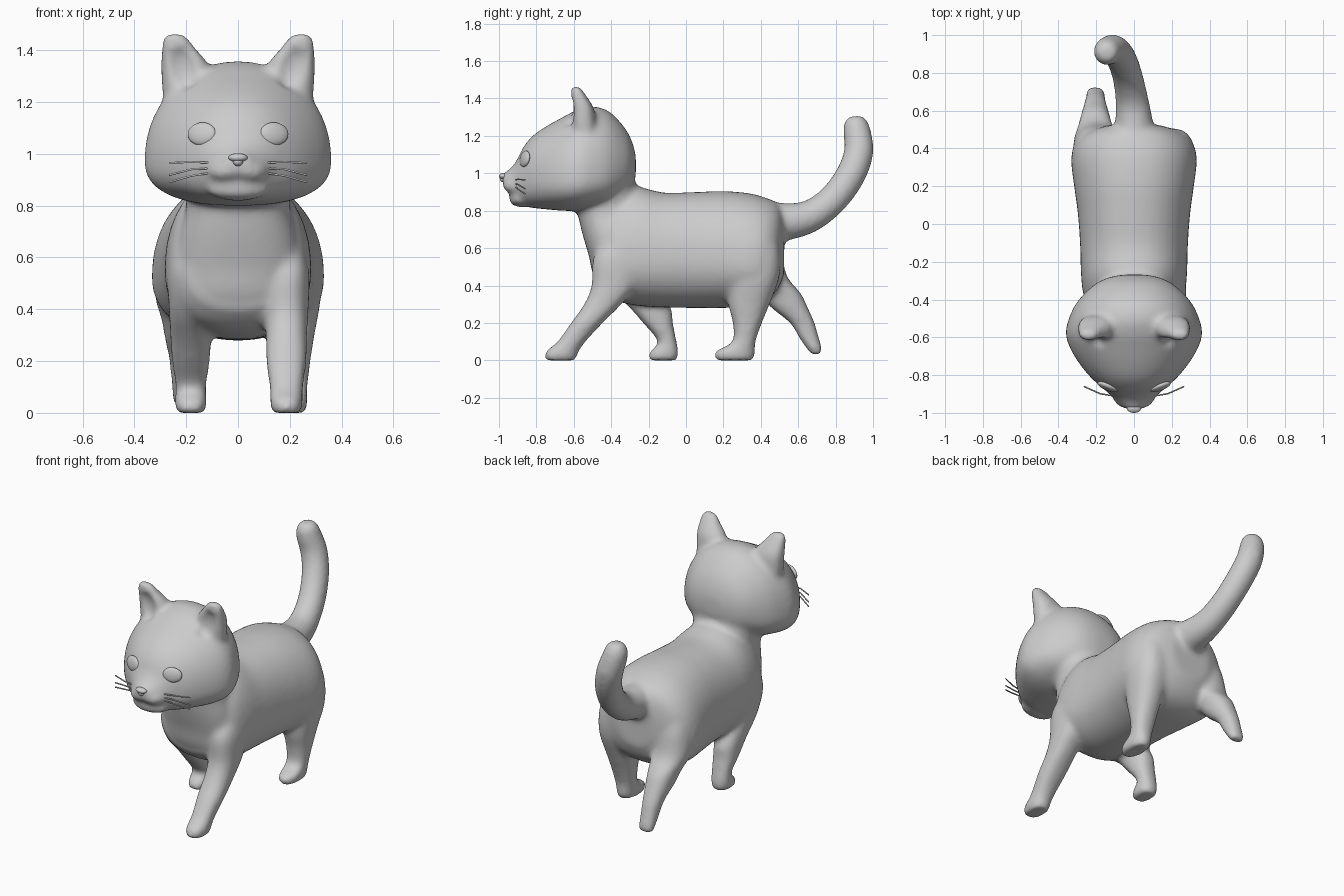
import bpy, bmesh, math
from mathutils import Vector, Matrix

if "Cube" in bpy.data.objects:
    bpy.data.objects.remove(bpy.data.objects["Cube"])

N = 44


def sgn_pow(v, e):
    return math.copysign(abs(v) ** e, v)


def spline(a, b, c, d, t):
    return .5 * (2 * b + (c - a) * t + (2 * a - 5 * b + 4 * c - d) * t * t + (3 * b - a - 3 * c + d) * t ** 3)


def loft(bm, rings, sub=4):
    """Skin a closed solid smoothly through a list of point rings."""
    fine, last = [], len(rings) - 1
    for i in range(last):
        q = [rings[max(i - 1, 0)], rings[i], rings[i + 1], rings[min(i + 2, last)]]
        fine += [[spline(*p, k / sub) for p in zip(*q)] for k in range(sub)]
    fine.append(rings[-1])
    vs = [[bm.verts.new(p) for p in r] for r in fine]
    for a, b in zip(vs, vs[1:]):
        for i in range(N):
            j = (i + 1) % N
            bm.faces.new((a[i], a[j], b[j], b[i]))
    bm.faces.new(vs[0])
    bm.faces.new(vs[-1])


def upright(y, zw, hw, top, bot, pt=2.1, pb=2.4):
    """Egg shaped ring in the xz plane, widest at height zw."""
    r = []
    for i in range(N):
        a = 2 * math.pi * i / N
        p = pt if math.sin(a) > 0 else pb
        c, s = sgn_pow(math.cos(a), 2 / p), sgn_pow(math.sin(a), 2 / p)
        r.append(Vector((hw * c, y, zw + s * ((top - zw) if s > 0 else (zw - bot)))))
    return r


def flat(z, x, y, rx, ry, p=2.3):
    """Rounded ring in the xy plane."""
    return [Vector((x + rx * sgn_pow(math.cos(a), 2 / p), y + ry * sgn_pow(math.sin(a), 2 / p), z))
            for a in (2 * math.pi * i / N for i in range(N))]


def ellipsoid(bm, loc, size, rot=Matrix()):
    m = Matrix.Translation(loc) @ rot @ Matrix.Diagonal((*size, 1))
    bmesh.ops.create_uvsphere(bm, u_segments=24, v_segments=14, radius=1, matrix=m)


def make(name, bm):
    bmesh.ops.recalc_face_normals(bm, faces=bm.faces)
    me = bpy.data.meshes.new(name)
    bm.to_mesh(me)
    bm.free()
    ob = bpy.data.objects.new(name, me)
    bpy.context.collection.objects.link(ob)
    return ob


def select(ob):
    bpy.ops.object.select_all(action='DESELECT')
    ob.select_set(True)
    bpy.context.view_layer.objects.active = ob


bm = bmesh.new()
# torso
loft(bm, [upright(*s, 2.2, 2.2) for s in [
    (-.48, .55, .19, .78, .4), (-.4, .52, .26, .88, .33), (-.28, .54, .28, .93, .295),
    (-.12, .55, .285, .897, .283), (.05, .55, .297, .9, .28), (.2, .54, .317, .905, .28),
    (.34, .52, .333, .893, .29), (.43, .53, .31, .868, .32), (.49, .56, .24, .84, .38),
    (.525, .6, .13, .79, .46)]])
# neck and chest
loft(bm, [flat(*s) for s in [
    (.34, 0, -.31, .17, .1), (.44, 0, -.34, .235, .15), (.56, 0, -.36, .245, .16),
    (.68, 0, -.375, .23, .18), (.8, 0, -.41, .2, .172), (.95, 0, -.44, .22, .17)]])
# head
loft(bm, [upright(*s) for s in [
    (-.268, 1.04, .06, 1.09, .99), (-.285, 1.04, .14, 1.16, .93), (-.325, 1.03, .215, 1.24, .88),
    (-.41, 1.0, .3, 1.33, .83), (-.5, .98, .345, 1.358, .81), (-.58, .97, .362, 1.34, .8),
    (-.66, .965, .338, 1.3, .8), (-.75, .965, .282, 1.25, .808), (-.82, .965, .222, 1.2, .815),
    (-.87, .96, .165, 1.14, .83), (-.905, .95, .125, 1.07, .865), (-.94, .95, .085, 1.025, .9),
    (-.98, .96, .045, 1.0, .93)]])
# muzzle lobes and chin
for s in (-1, 1):
    ellipsoid(bm, (s * .048, -.922, .932), (.068, .055, .04), Matrix.Rotation(s * .4, 4, 'Z'))
ellipsoid(bm, (0, -.88, .862), (.12, .068, .044))
# ears
for s in (-1, 1):
    loft(bm, [flat(z, s * x, y, rx, ry) for z, x, y, rx, ry in [
        (1.15, .19, -.53, .09, .07), (1.24, .193, -.545, .1, .068), (1.34, .205, -.552, .094, .062),
        (1.4, .227, -.57, .07, .047), (1.44, .24, -.583, .052, .032), (1.465, .245, -.59, .033, .022)]])
# legs: z, y, x radius, y radius
legs = [
    (.187, [(.68, -.33, .05, .08), (.55, -.36, .087, .135), (.4, -.385, .085, .12), (.3, -.445, .08, .1),
            (.2, -.53, .078, .085), (.1, -.612, .065, .075), (.05, -.66, .063, .088), (.015, -.67, .06, .085),
            (0, -.67, .052, .076)]),
    (-.182, [(.68, -.33, .05, .08), (.55, -.33, .087, .135), (.4, -.28, .085, .13), (.28, -.19, .078, .11),
             (.2, -.15, .073, .08), (.1, -.1, .06, .05), (.05, -.115, .062, .075), (.015, -.122, .06, .08),
             (0, -.122, .052, .07)]),
    (.205, [(.74, .35, .07, .1), (.6, .355, .11, .145), (.45, .36, .115, .14), (.3, .337, .09, .11),
            (.2, .328, .075, .078), (.1, .31, .064, .062), (.05, .265, .063, .105), (.015, .26, .06, .105),
            (0, .26, .052, .095)]),
    (-.205, [(.74, .35, .07, .1), (.6, .37, .11, .135), (.45, .42, .115, .12), (.36, .5, .09, .113),
             (.28, .555, .076, .098), (.2, .622, .06, .066), (.12, .658, .053, .053), (.06, .688, .05, .04),
             (.03, .695, .042, .025)]),
]
for x, rows in legs:
    loft(bm, [flat(z, x, y, rx, ry) for z, y, rx, ry in rows])
# tail
path = [(0, .42, .74, .11), (0, .54, .742, .1), (-.01, .65, .765, .088), (-.025, .74, .82, .082),
        (-.045, .82, .9, .08), (-.075, .89, 1.01, .08), (-.11, .924, 1.12, .079),
        (-.14, .915, 1.22, .074), (-.147, .905, 1.275, .062), (-.15, .9, 1.305, .035)]
pts = [Vector(p[:3]) for p in path]
rings = []
for i, p in enumerate(pts):
    t = (pts[min(i + 1, len(pts) - 1)] - pts[max(i - 1, 0)]).normalized()
    side = (Vector((1, 0, 0)) - t * t.x).normalized()
    up = side.cross(t)
    rings.append([p + path[i][3] * (side * math.cos(a) + up * math.sin(a))
                  for a in (2 * math.pi * k / N for k in range(N))])
loft(bm, rings)
cat = make("cat_body", bm)

# hollows in the ears
bm = bmesh.new()
for s in (-1, 1):
    ellipsoid(bm, (s * .212, -.632, 1.335), (.062, .045, .09), Matrix.Rotation(s * .3, 4, 'Y'))
dish = make("ear_hollow_cutter", bm)
dish.hide_render = True

# fuse everything into one smooth skin
for k in (1, 2):
    rm = cat.modifiers.new("fuse", 'REMESH')
    rm.mode, rm.voxel_size = 'VOXEL', .013
    if k == 1:
        bo = cat.modifiers.new("hollow", 'BOOLEAN')
        bo.operation, bo.object, bo.solver = 'DIFFERENCE', dish, 'EXACT'
sm = cat.modifiers.new("soften", 'SMOOTH')
sm.factor, sm.iterations = .5, 12
select(cat)
bpy.ops.object.convert(target='MESH')
bpy.ops.object.shade_smooth()
bpy.data.objects.remove(dish)
bpy.context.view_layer.update()

# eyes, laid on the face
for s, nm in ((-1, "left_eye"), (1, "right_eye")):
    hit, loc, nor, _ = cat.ray_cast(Vector((s * .14, -2, 1.077)), Vector((0, 1, 0)))
    nor = (nor + Vector((0, -.45, -.1))).normalized()
    bm = bmesh.new()
    ellipsoid(bm, loc, (.058, .045, .018), nor.to_track_quat('Z', 'Y').to_matrix().to_4x4())
    select(make(nm, bm))
    bpy.ops.object.shade_smooth()

# nose
bm = bmesh.new()
ellipsoid(bm, (0, -.976, .985), (.037, .024, .017))
ellipsoid(bm, (0, -.976, .97), (.02, .02, .018))
select(make("nose", bm))
bpy.ops.object.shade_smooth()

# whiskers
for s in (-1, 1):
    for k, (z0, z1, z2) in enumerate([(.965, .968, .965), (.945, .94, .918), (.93, .915, .89)]):
        cu = bpy.data.curves.new("whisker", 'CURVE')
        cu.dimensions, cu.bevel_depth, cu.bevel_resolution, cu.use_fill_caps = '3D', .004, 1, True
        sp = cu.splines.new('POLY')
        sp.points.add(2)
        for pt, co in zip(sp.points, [(.08, -.915, z0), (.18, -.898, z1), (.265, -.86, z2)]):
            pt.co = (s * co[0], co[1], co[2], 1)
        ob = bpy.data.objects.new(f"whisker_{'left' if s < 0 else 'right'}_{k + 1}", cu)
        bpy.context.collection.objects.link(ob)
        select(ob)
        bpy.ops.object.convert(target='MESH')
